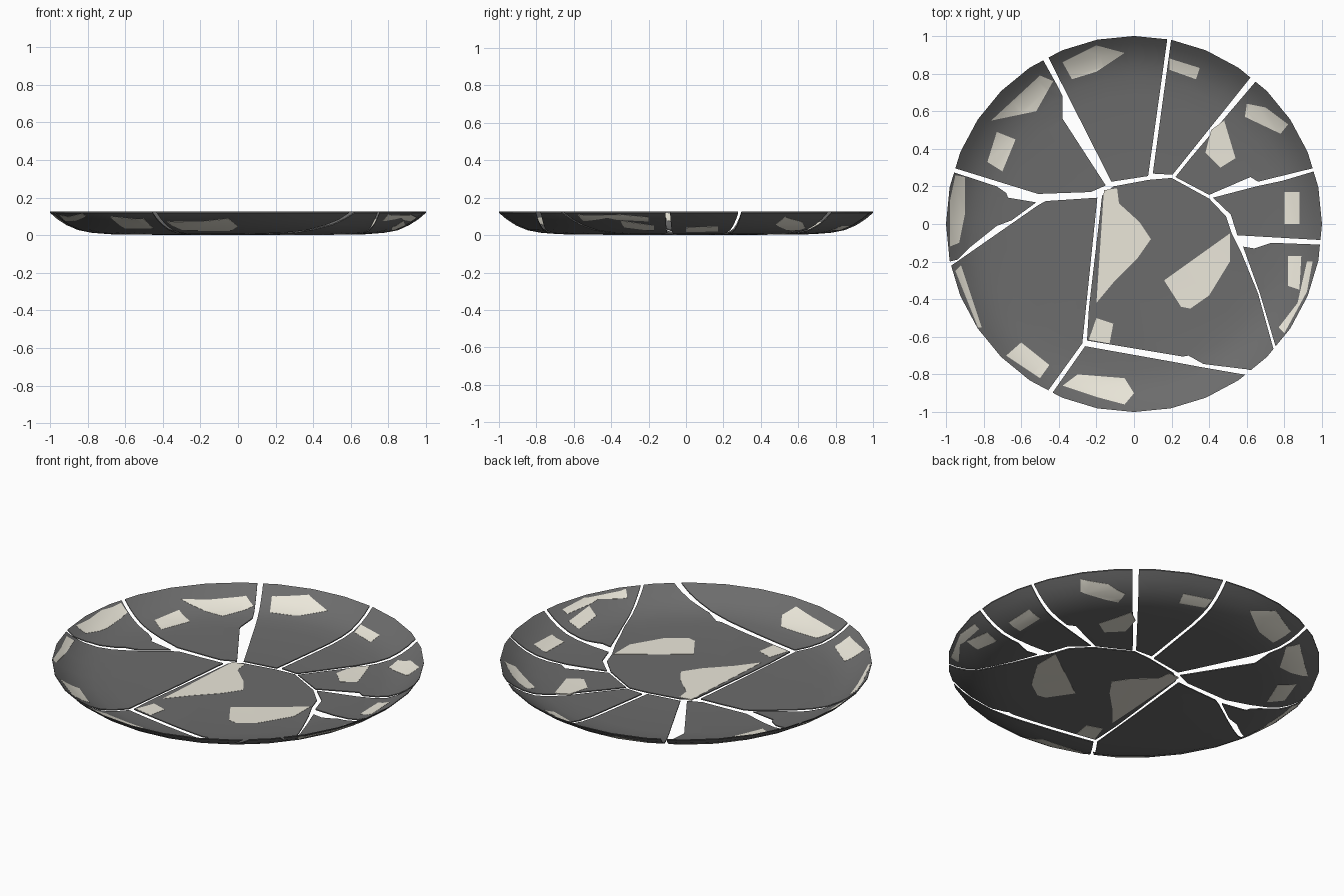
import bpy, bmesh, math

if "Cube" in bpy.data.objects:
    bpy.data.objects.remove(bpy.data.objects["Cube"])

SEG = 32
# mid-surface profile of the dish: radius, height
PROFILE = [(0.35, 0.004), (0.68, 0.008), (0.78, 0.016), (0.85, 0.030),
           (0.91, 0.056), (0.96, 0.088), (1.0, 0.122)]


def material(name, color):
    m = bpy.data.materials.new(name)
    m.diffuse_color = color
    m.use_nodes = True
    m.node_tree.nodes["Principled BSDF"].inputs["Base Color"].default_value = m.diffuse_color
    return m


GREY = material("dark_glaze", (0.15, 0.15, 0.15, 1))
CREAM = material("cream_glaze", (0.83, 0.80, 0.70, 1))


def link(name, mesh):
    ob = bpy.data.objects.new(name, mesh)
    bpy.context.collection.objects.link(ob)
    return ob


def make_plate(half):
    """Closed thin dish, upper and lower skins 'half' away from the profile."""
    bm = bmesh.new()
    skins = []
    for s in (half, -half):
        rings = [[bm.verts.new((r * math.cos(2 * math.pi * i / SEG),
                                r * math.sin(2 * math.pi * i / SEG), z + s))
                  for i in range(SEG)] for r, z in PROFILE]
        pole = bm.verts.new((0, 0, PROFILE[0][1] + s))
        for i in range(SEG):
            j = (i + 1) % SEG
            bm.faces.new((pole, rings[0][i], rings[0][j]))
            for a, b in zip(rings, rings[1:]):
                bm.faces.new((a[i], b[i], b[j], a[j]))
        skins.append(rings[-1])
    for i in range(SEG):
        j = (i + 1) % SEG
        bm.faces.new((skins[0][i], skins[1][i], skins[1][j], skins[0][j]))
    bmesh.ops.recalc_face_normals(bm, faces=bm.faces)
    me = bpy.data.meshes.new("dish")
    bm.to_mesh(me)
    bm.free()
    return me


def cut_piece(name, plate, outline, mat):
    """Keep the part of the dish inside a plan outline."""
    bm = bmesh.new()
    face = bm.faces.new([bm.verts.new((x, y, -0.5)) for x, y in outline])
    ext = bmesh.ops.extrude_face_region(bm, geom=[face])["geom"]
    for v in ext:
        if isinstance(v, bmesh.types.BMVert):
            v.co.z = 0.5
    bmesh.ops.recalc_face_normals(bm, faces=bm.faces)
    me = bpy.data.meshes.new("cutter")
    bm.to_mesh(me)
    bm.free()
    cutter = link("cutter", me)
    cutter.hide_render = True
    ob = link(name, plate.copy())
    mod = ob.modifiers.new("cut", "BOOLEAN")
    mod.operation, mod.solver, mod.object = "INTERSECT", "EXACT", cutter
    deps = bpy.context.evaluated_depsgraph_get()
    result = bpy.data.meshes.new_from_object(ob.evaluated_get(deps))
    ob.modifiers.clear()
    ob.data = result
    bpy.data.objects.remove(cutter)
    result.materials.clear()
    result.materials.append(mat)
    bpy.ops.object.select_all(action="DESELECT")
    ob.select_set(True)
    bpy.context.view_layer.objects.active = ob
    bpy.ops.object.shade_smooth_by_angle(angle=math.radians(30))


DISH = make_plate(0.003)
PATCH = make_plate(0.004)


def shard(name, a0, a1, inner):
    """Rim arc from a0 to a1 degrees, then the broken edge back to the start."""
    def polar(a, r):
        return r * math.cos(math.radians(a)), r * math.sin(math.radians(a))
    arc = [polar(a0 + (a1 - a0) * k / 8, 1.15) for k in range(9)]
    cut_piece(name, DISH, [polar(a0, 1.0)] + arc + [polar(a1, 1.0)] + inner, GREY)


# Broken pieces
shard("centre_shard", -51.2, -42,
      [(.66, -.37), (.57, -.15), (.52, -.05), (.49, .04), (.40, .135), (.20, .245),
       (.08, .235), (-.11, .20), (-.17, .15), (-.24, -.45), (-.25, -.62),
       (.26, -.705), (.29, -.70), (.37, -.745), (.60, -.773)])
shard("front_shard", 244.2, 306.6, [(.35, -.76), (.20, -.732), (-.26, -.65)])
shard("left_shard", 192.9, 242.7, [(-.275, -.635), (-.195, .14), (-.47, .122), (-.51, .10)])
shard("left_rim_shard", 164, 191.5,
      [(-.94, -.19), (-.88, -.13), (-.73, -.01), (-.65, .02), (-.52, .115),
       (-.67, .14), (-.68, .165), (-.73, .20)])
shard("back_left_shard", 119, 162.7,
      [(-.51, .16), (-.23, .17), (-.15, .205), (-.38, .56), (-.38, .68), (-.41, .74)])
shard("back_shard", 79.8, 117.2, [(-.12, .225), (.075, .255)])
shard("back_middle_shard", 51.5, 78.6, [(.10, .268), (.205, .262)])
shard("back_right_shard", 17.3, 49.5,
      [(.30, .35), (.22, .25), (.40, .155), (.62, .25), (.66, .225)])
shard("right_shard", -4.9, 16.3, [(.79, .23), (.65, .20), (.42, .14), (.515, .05), (.55, -.06)])
shard("front_right_shard", -41, -6.3, [(.73, -.10), (.64, -.13), (.58, -.12), (.67, -.37)])


# Cream glaze patches
def patch(name, *pts):
    cut_piece(name + "_patch", PATCH, pts, CREAM)


patch("centre_left", (-.16, .18), (-.09, .19), (-.08, .11), (.03, .01), (.09, -.08),
      (.02, -.18), (-.10, -.30), (-.20, -.42))
patch("centre_right", (.51, -.05), (.51, -.20), (.40, -.38), (.30, -.45), (.25, -.44), (.16, -.30))
patch("centre_corner", (-.20, -.50), (-.11, -.53), (-.13, -.635), (-.24, -.615))
patch("back_left", (-.76, .55), (-.50, .79), (-.43, .76), (-.52, .60))
patch("back_left_low", (-.73, .49), (-.63, .45), (-.70, .28), (-.78, .33))
patch("back", (-.38, .86), (-.20, .95), (-.05, .91), (-.20, .81), (-.33, .77))
patch("back_middle", (.19, .88), (.35, .83), (.33, .77), (.19, .82))
patch("back_right_inner", (.41, .50), (.48, .55), (.54, .35), (.46, .30), (.38, .38))
patch("back_right_rim", (.60, .64), (.70, .62), (.82, .53), (.78, .48), (.59, .57))
patch("left_rim", (-.95, .26), (-.90, .25), (-.90, .05), (-.93, -.10), (-.98, -.12), (-.98, .12))
patch("left", (-.95, -.25), (-.92, -.22), (-.81, -.55), (-.83, -.55))
patch("left_low", (-.60, -.63), (-.45, -.75), (-.50, -.82), (-.68, -.70))
patch("front", (-.38, -.86), (-.30, -.80), (-.05, -.82), (0, -.90), (-.05, -.96), (-.20, -.92))
patch("right", (.80, .17), (.88, .17), (.88, 0), (.80, 0))
patch("front_right", (.82, -.17), (.89, -.17), (.88, -.35), (.82, -.33))
patch("front_right_rim", (.95, -.20), (.92, -.36), (.80, -.58), (.77, -.55), (.87, -.42), (.92, -.20))
